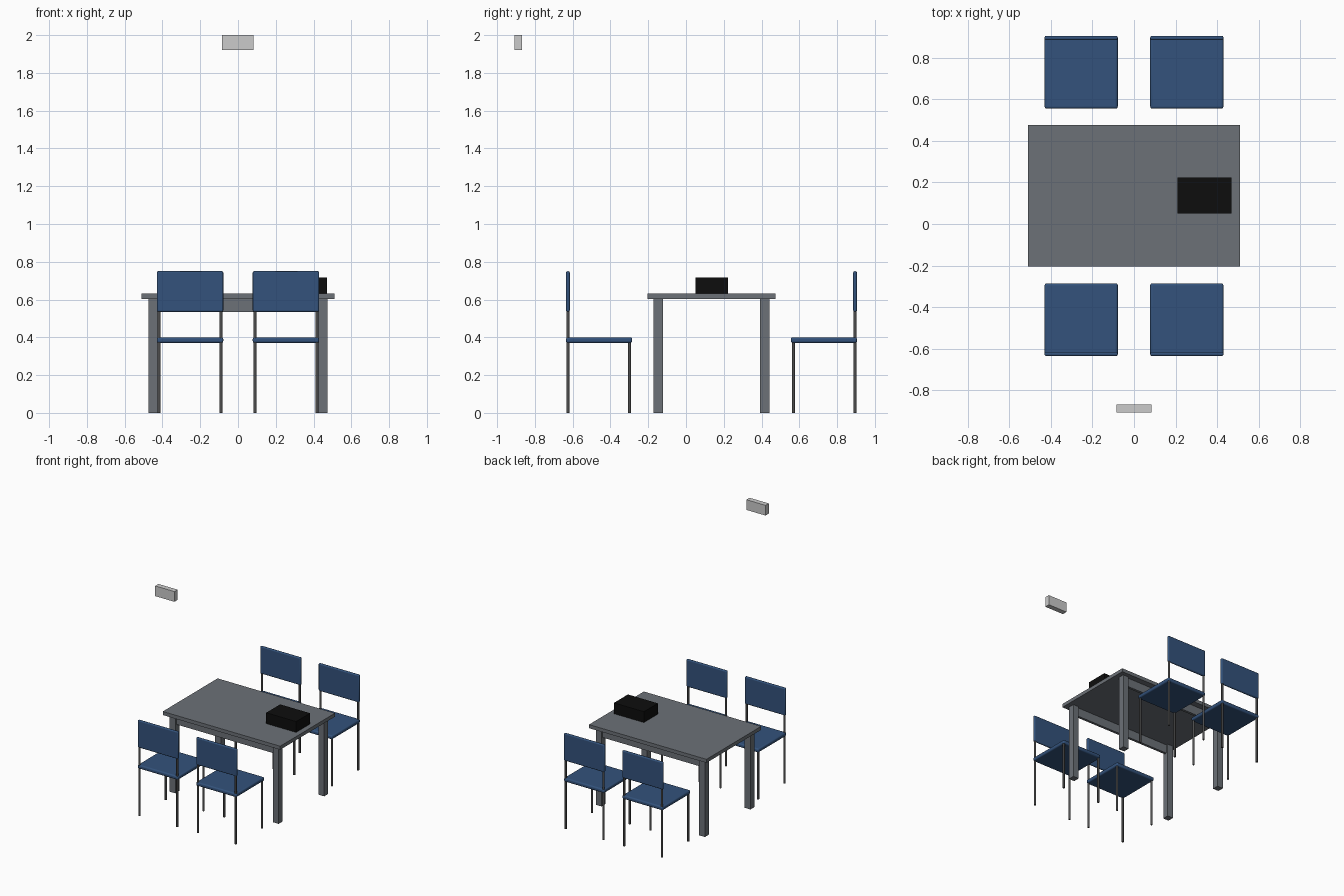
import bpy
from mathutils import Vector

if "Cube" in bpy.data.objects:
    bpy.data.objects.remove(bpy.data.objects["Cube"], do_unlink=True)


def material(name, color):
    mat = bpy.data.materials.new(name)
    mat.use_nodes = True
    rgba = (*color, 1)
    mat.diffuse_color = rgba
    mat.node_tree.nodes["Principled BSDF"].inputs["Base Color"].default_value = rgba
    return mat


BLUE = material("blue_upholstery", (0.033, 0.085, 0.2))
GREY = material("table_grey", (0.15, 0.165, 0.185))
STEEL = material("dark_steel", (0.075, 0.075, 0.075))
BLACK = material("black_plastic", (0.004, 0.004, 0.004))
PALE = material("pale_grey", (0.6, 0.6, 0.6))


def box(name, low, high, mat, bevel=0):
    low, high = Vector(low), Vector(high)
    bpy.ops.mesh.primitive_cube_add(size=1, location=(low + high) / 2)
    ob = bpy.context.object
    ob.name = name
    ob.scale = high - low
    bpy.ops.object.transform_apply(location=False, rotation=False, scale=True)
    ob.data.materials.append(mat)
    if bevel:
        mod = ob.modifiers.new("rounded_edges", "BEVEL")
        mod.width = bevel
        mod.segments = 3
        bpy.ops.object.shade_smooth_by_angle()
    return ob


def rod(name, x, y, height):
    bpy.ops.mesh.primitive_cylinder_add(vertices=16, radius=0.008, depth=height,
                                        location=(x, y, height / 2))
    ob = bpy.context.object
    ob.name = name
    ob.data.materials.append(STEEL)
    bpy.ops.object.shade_smooth_by_angle()


MID_Y = 0.135   # centre line of the table and chairs


def chair(x, side):
    # side is -1 for the front row and 1 for the back row
    def span(a, b):
        return sorted((MID_Y + side * a, MID_Y + side * b))

    y0, y1 = span(0.42, 0.77)
    box("chair_seat", (x - 0.176, y0, 0.37), (x + 0.176, y1, 0.4), BLUE, 0.01)
    y0, y1 = span(0.75, 0.77)
    box("chair_back", (x - 0.176, y0, 0.535), (x + 0.176, y1, 0.75), BLUE, 0.008)
    for dx in (-0.164, 0.164):
        rod("chair_front_leg", x + dx, MID_Y + side * 0.434, 0.375)
        rod("chair_rear_leg", x + dx, MID_Y + side * 0.76, 0.6)


for side in (-1, 1):
    for x in (-0.254, 0.254):
        chair(x, side)

# Table top, legs and long aprons
box("table_top", (-0.51, MID_Y - 0.34, 0.604), (0.51, MID_Y + 0.34, 0.632), GREY)
for side in (-1, 1):
    y = MID_Y + side * 0.283
    for x in (-0.449, 0.449):
        box("table_leg", (x - 0.025, y - 0.025, 0), (x + 0.025, y + 0.025, 0.604), GREY)
    box("table_apron", (-0.424, y - 0.01, 0.535), (0.424, y + 0.01, 0.604), GREY)

# Box on the table and the raised unit
box("tabletop_box", (0.21, 0.05, 0.632), (0.47, 0.223, 0.717), BLACK)
box("raised_unit", (-0.084, -0.907, 1.92), (0.083, -0.867, 2.0), PALE)
